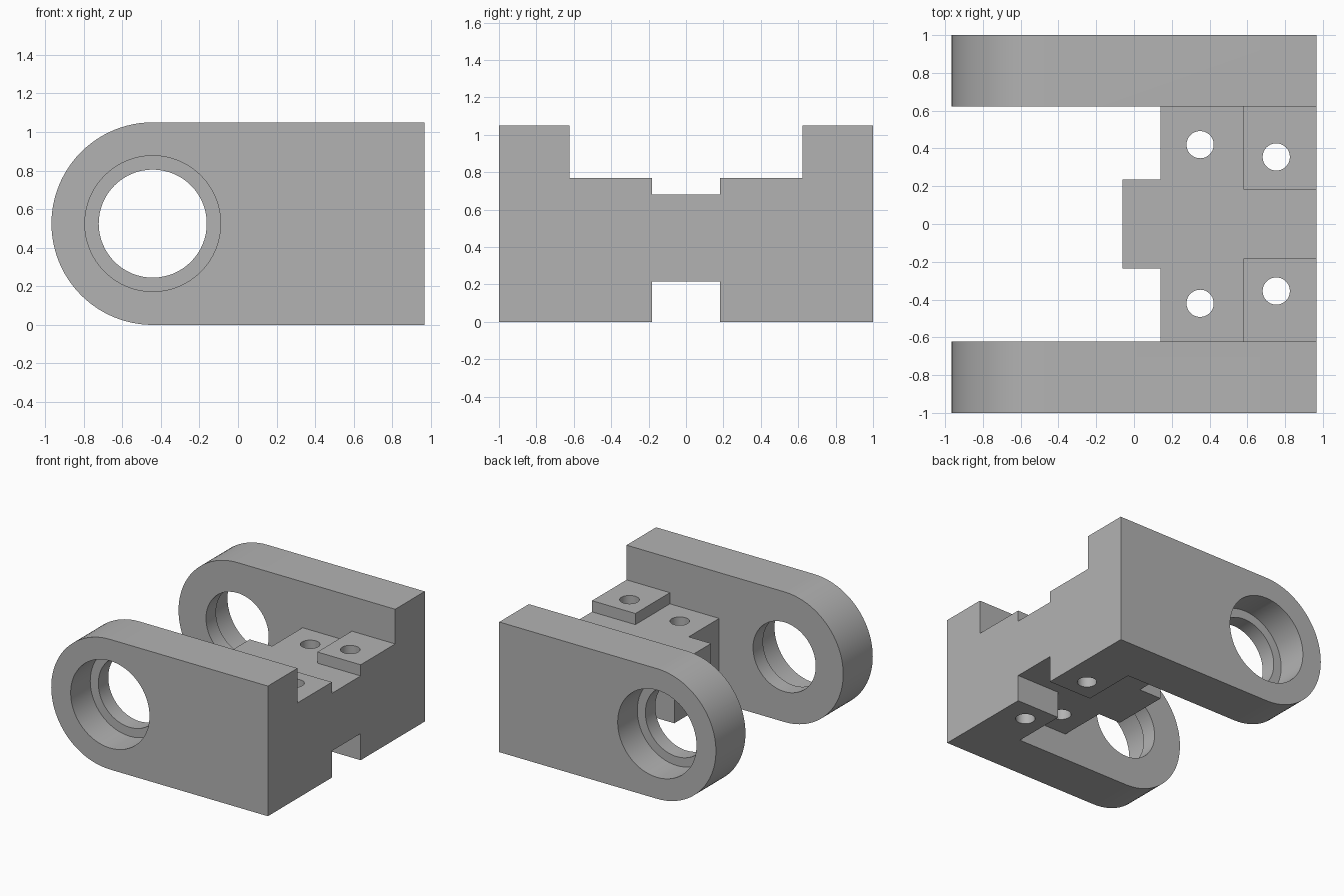
import bpy, bmesh, math
from mathutils import Matrix, Vector

default = bpy.data.objects.get("Cube")
if default:
    bpy.data.objects.remove(default, do_unlink=True)

RIGHT_END = 0.967      # flat end of the bracket
EYE_X, EYE_Z = -0.442, 0.525
INNER = 0.623          # inner face of each arm
PAD_X, PAD_Y = 0.58, 0.183


def prism(name, outline, start, depth):
    """Extrude a closed outline of 3D points along depth."""
    bm = bmesh.new()
    base = bm.faces.new([bm.verts.new(Vector(p) + Vector(start)) for p in outline])
    new = bmesh.ops.extrude_face_region(bm, geom=[base])["geom"]
    bmesh.ops.translate(bm, vec=depth, verts=[v for v in new if isinstance(v, bmesh.types.BMVert)])
    bmesh.ops.recalc_face_normals(bm, faces=bm.faces[:])
    return to_object(name, bm)


def cylinder(name, radius, centre, length, along_y=False):
    bm = bmesh.new()
    turn = Matrix.Rotation(math.pi / 2, 4, "X") if along_y else Matrix()
    bmesh.ops.create_cone(bm, cap_ends=True, segments=64, radius1=radius, radius2=radius,
                          depth=length, matrix=Matrix.Translation(centre) @ turn)
    return to_object(name, bm)


def to_object(name, bm):
    mesh = bpy.data.meshes.new(name)
    bm.to_mesh(mesh)
    bm.free()
    obj = bpy.data.objects.new(name, mesh)
    bpy.context.collection.objects.link(obj)
    return obj


def cut(body, cutter):
    """Subtract the cutter from the body and discard it."""
    mod = body.modifiers.new("cut", "BOOLEAN")
    mod.operation, mod.solver, mod.object = "DIFFERENCE", "EXACT", cutter
    bpy.context.view_layer.objects.active = body
    bpy.ops.object.modifier_apply(modifier=mod.name)
    bpy.data.objects.remove(cutter, do_unlink=True)


def mirrored(half):
    """Complete an outline across the y = 0 plane."""
    return [(x, y, 0) for x, y in half] + [(x, -y, 0) for x, y in reversed(half)]


# Solid blank: side outline with a rounded left end
arc = [math.pi / 2 + math.pi * i / 48 for i in range(49)]
side = [(EYE_X + EYE_Z * math.cos(a), 0, EYE_Z + EYE_Z * math.sin(a)) for a in arc]
side += [(RIGHT_END, 0, 0), (RIGHT_END, 0, 2 * EYE_Z)]
bracket = prism("clevis_bracket", side, (0, -1, 0), (0, 2, 0))

# Opening between the arms, leaving the stepped tongue
opening = mirrored([(-1.2, INNER), (0.14, INNER), (0.14, 0.235), (-0.06, 0.235)])
cut(bracket, prism("opening", opening, (0, 0, -0.2), (0, 0, 1.5)))

# Pockets above and below the web, leaving raised pads at the flat end
pocket = mirrored([(-1.2, INNER), (PAD_X, INNER), (PAD_X, PAD_Y), (1.2, PAD_Y)])
cut(bracket, prism("top_pocket", pocket, (0, 0, 0.68), (0, 0, 0.6)))
cut(bracket, prism("bottom_pocket", pocket, (0, 0, -0.2), (0, 0, 0.415)))
pad_top = mirrored([(0.4, INNER), (1.2, INNER)])
cut(bracket, prism("pad_clearance", pad_top, (0, 0, 0.77), (0, 0, 0.5)))

# Bolt holes, and stepped bores through the arms
for s in (-1, 1):
    for x, y in ((0.35, 0.42), (0.753, 0.355)):
        cut(bracket, cylinder("bolt_hole", 0.072, (x, s * y, 0.5), 2))
    cut(bracket, cylinder("bore", 0.28, (EYE_X, s * 0.8, EYE_Z), 0.8, True))
    cut(bracket, cylinder("counterbore", 0.352, (EYE_X, s * 0.95, EYE_Z), 0.4, True))

# Grey finish and smooth curved walls
grey = bpy.data.materials.new("plain_grey")
grey.use_nodes = True
colour = (0.45, 0.45, 0.45, 1)
grey.diffuse_color = colour
grey.node_tree.nodes["Principled BSDF"].inputs["Base Color"].default_value = colour
bracket.data.materials.clear()
bracket.data.materials.append(grey)
bpy.ops.object.select_all(action="DESELECT")
bracket.select_set(True)
bpy.context.view_layer.objects.active = bracket
bpy.ops.object.shade_smooth_by_angle(angle=math.radians(30))
